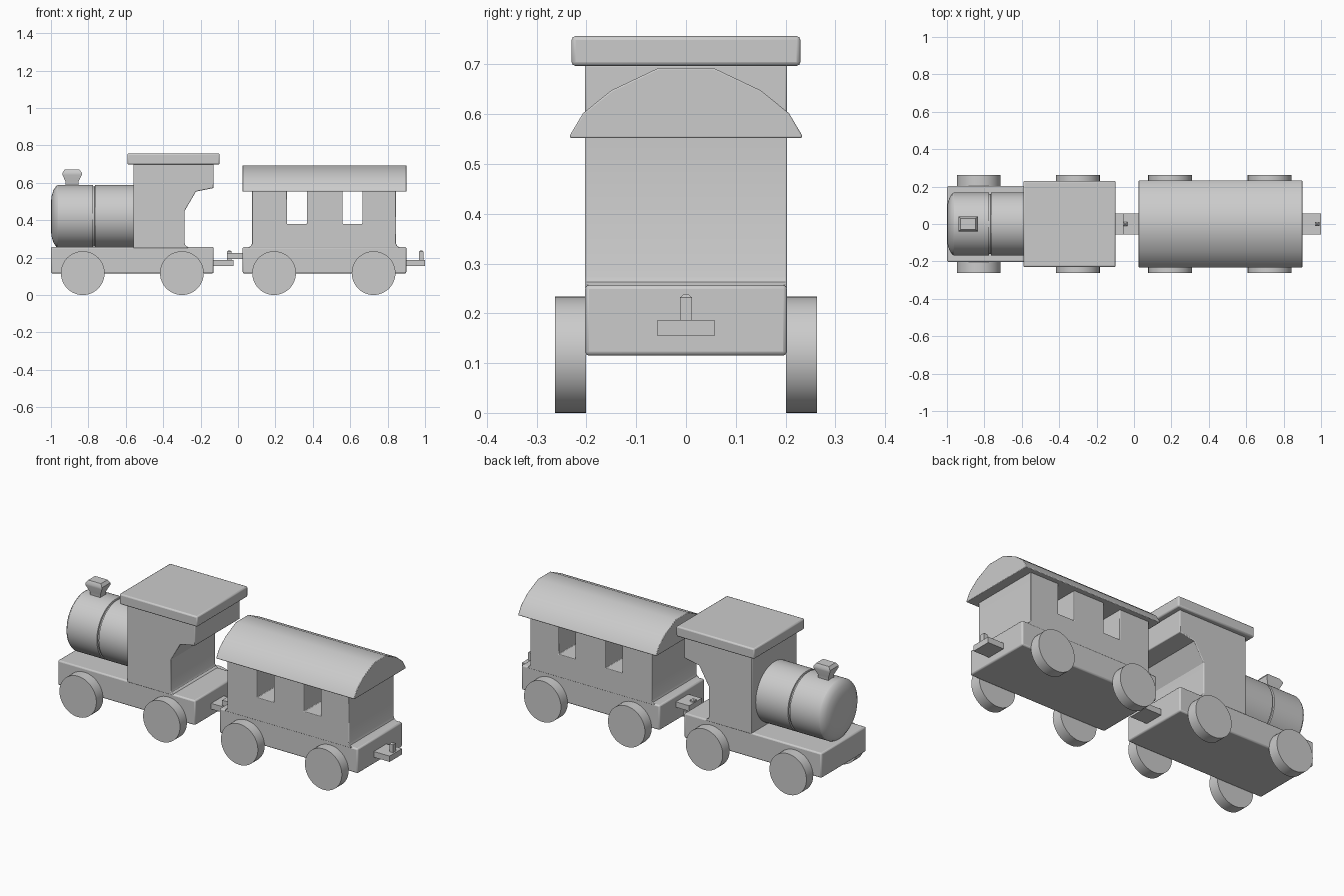
import bpy, bmesh, math
from mathutils import Matrix

if "Cube" in bpy.data.objects:
    bpy.data.objects.remove(bpy.data.objects["Cube"])


def finish(name, bm, bevel=0.0, angle=30):
    """Turn a bmesh into a named object with optional rounded edges."""
    bmesh.ops.recalc_face_normals(bm, faces=bm.faces)
    me = bpy.data.meshes.new(name)
    bm.to_mesh(me)
    bm.free()
    ob = bpy.data.objects.new(name, me)
    bpy.context.collection.objects.link(ob)
    bpy.ops.object.select_all(action='DESELECT')
    ob.select_set(True)
    bpy.context.view_layer.objects.active = ob
    bpy.ops.object.shade_smooth_by_angle(angle=math.radians(angle))
    if bevel:
        m = ob.modifiers.new("bevel", 'BEVEL')
        m.width, m.segments = bevel, 2
        m.limit_method, m.angle_limit = 'ANGLE', math.radians(50)
    return ob


def extrude(name, pts, axis, a, b, bevel=0.0):
    """Extrude a profile: axis 'y' takes (x, z) points, axis 'x' takes (y, z)."""
    bm = bmesh.new()
    put = (lambda p, t: (p[0], t, p[1])) if axis == 'y' else (lambda p, t: (t, p[0], p[1]))
    face = bm.faces.new([bm.verts.new(put(p, a)) for p in pts])
    geom = bmesh.ops.extrude_face_region(bm, geom=[face])['geom']
    vec = (0, b - a, 0) if axis == 'y' else (b - a, 0, 0)
    bmesh.ops.translate(bm, vec=vec, verts=[v for v in geom if isinstance(v, bmesh.types.BMVert)])
    return finish(name, bm, bevel)


def box(name, x0, x1, w, z0, z1, bevel=0.0):
    return extrude(name, [(x0, z0), (x1, z0), (x1, z1), (x0, z1)], 'y', -w, w, bevel)


def rings(name, sections, sides=None):
    """Loft closed rings (lists of 3D points) and cap both ends."""
    bm = bmesh.new()
    loops = [[bm.verts.new(p) for p in s] for s in sections]
    n = len(loops[0])
    for l0, l1 in zip(loops, loops[1:]):
        for i in range(n):
            bm.faces.new([l0[i], l0[(i + 1) % n], l1[(i + 1) % n], l1[i]])
    bm.faces.new(loops[0])
    bm.faces.new(loops[-1])
    return finish(name, bm)


def square_stack(name, x, profile, ratio=1.0):
    """Square-section post from (half width, z) pairs."""
    return rings(name, [[(x + sx * h, sy * h * ratio, z)
                         for sx, sy in ((-1, -1), (1, -1), (1, 1), (-1, 1))] for h, z in profile])


W = 0.203

# Chassis blocks
box("engine_chassis", -1.0, -0.13, W, 0.115, 0.257, 0.008)
box("carriage_chassis", 0.025, 0.90, W, 0.115, 0.257, 0.008)

# Boiler with rounded nose and a groove
boiler = [(-1.0, 0.08), (-0.996, 0.11), (-0.987, 0.14), (-0.972, 0.163), (-0.962, 0.169),
          (-0.776, 0.169), (-0.774, 0.161), (-0.766, 0.161), (-0.764, 0.169), (-0.55, 0.169)]
rings("boiler", [[(x, r * math.cos(k * math.tau / 64), 0.42 + r * math.sin(k * math.tau / 64))
                  for k in range(64)] for x, r in boiler])

# Chimney
square_stack("chimney", -0.887, [(0.034, 0.57), (0.034, 0.605), (0.052, 0.642),
                                 (0.052, 0.653), (0.040, 0.670)], 0.76)

# Cab with cut-away rear, and its roof
extrude("cab", [(-0.56, 0.25), (-0.265, 0.25), (-0.27, 0.258), (-0.28, 0.264), (-0.285, 0.275),
                (-0.285, 0.45), (-0.225, 0.553), (-0.13, 0.572), (-0.13, 0.70), (-0.56, 0.70)],
        'y', -W, W, 0.004)
box("cab_roof", -0.592, -0.098, 0.23, 0.697, 0.757, 0.008)

# Carriage body: comb profile whose notches are the windows
extrude("carriage_body",
        [(0.057, 0.25), (0.863, 0.25), (0.86, 0.257), (0.85, 0.263), (0.845, 0.275), (0.845, 0.56),
         (0.665, 0.56), (0.665, 0.38), (0.56, 0.38), (0.56, 0.56),
         (0.368, 0.56), (0.368, 0.38), (0.262, 0.38), (0.262, 0.56),
         (0.075, 0.56), (0.075, 0.275), (0.07, 0.263), (0.06, 0.257)], 'y', -W, W, 0.003)

# Carriage roof
half = [(0.233, 0.552), (0.233, 0.558), (0.207, 0.602), (0.15, 0.648), (0.055, 0.693)]
extrude("carriage_roof", half + [(-y, z) for y, z in reversed(half)], 'x', 0.025, 0.90, 0.003)

# Wheels
for i, x in enumerate((-0.83, -0.30, 0.193, 0.725)):
    for side, s in (("front", -1), ("back", 1)):
        bm = bmesh.new()
        bmesh.ops.create_cone(bm, cap_ends=True, segments=48, radius1=0.117, radius2=0.117, depth=0.062,
                              matrix=Matrix.Translation((x, s * 0.232, 0.117))
                              @ Matrix.Rotation(math.pi / 2, 4, 'X'))
        finish(f"wheel_{side}_{i + 1}", bm)

# Couplings: bars with pins behind each vehicle, hook plate ahead of the carriage
for name, x0, x1 in (("engine", -0.14, -0.025), ("carriage", 0.89, 1.0)):
    box(name + "_coupling_bar", x0, x1, 0.057, 0.154, 0.187)
    square_stack(name + "_coupling_pin", x1 - 0.021,
                 [(0.012, 0.18), (0.012, 0.232), (0.004, 0.239)])
box("carriage_hook_plate", -0.06, 0.035, 0.057, 0.193, 0.224)
